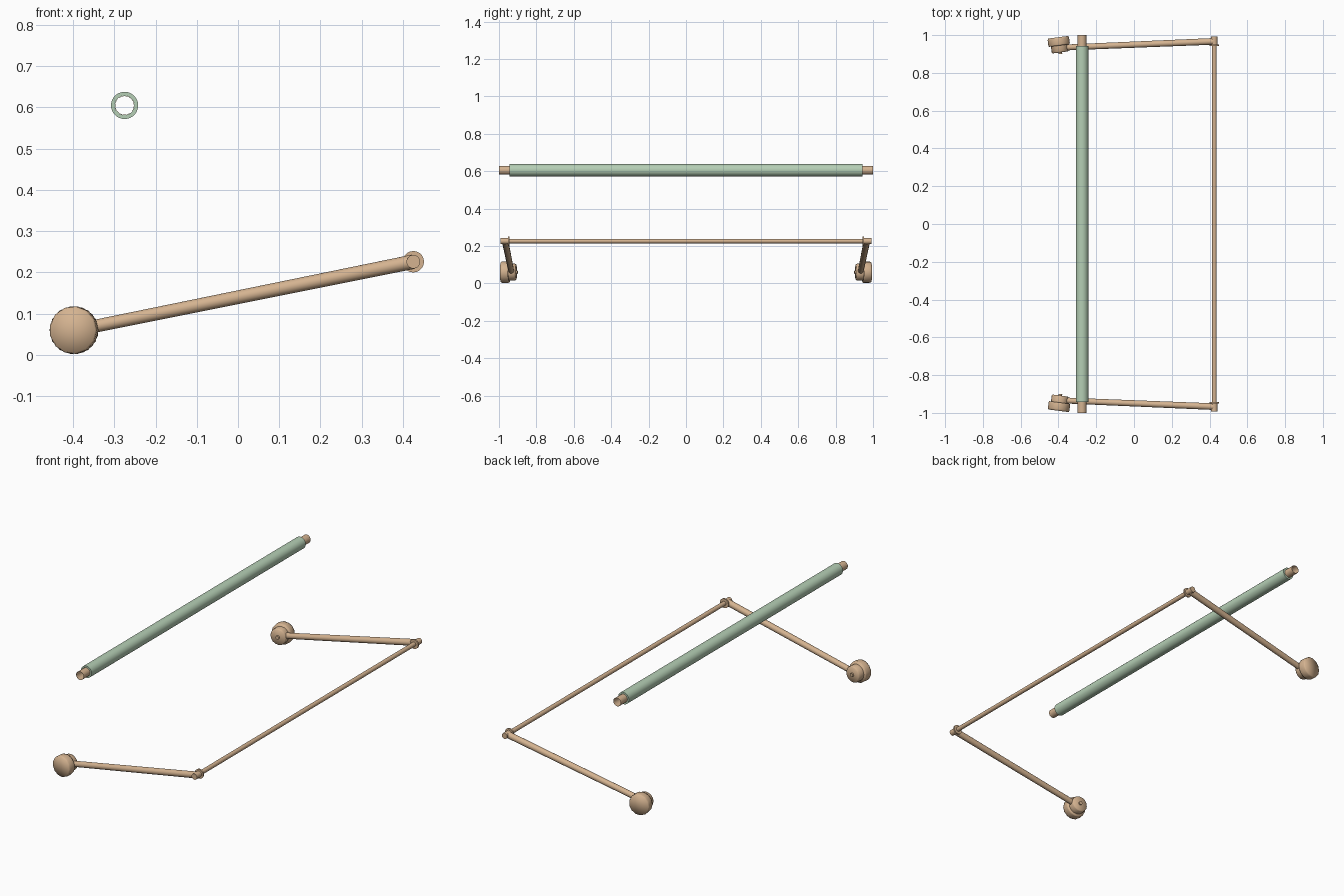
import bpy, bmesh, math
from mathutils import Vector

if "Cube" in bpy.data.objects:
    bpy.data.objects.remove(bpy.data.objects["Cube"])


def material(name, rgb):
    m = bpy.data.materials.new(name)
    m.diffuse_color = (*rgb, 1)
    m.use_nodes = True
    m.node_tree.nodes["Principled BSDF"].inputs["Base Color"].default_value = m.diffuse_color
    return m


tan = material("tan", (0.66, 0.45, 0.28))
green = material("soft_green", (0.46, 0.62, 0.46))


def lathe(name, start, end, profile, mat, sides=20, angle=40, closed=False):
    """Spin (radius, fraction along axis) points around the start-end axis."""
    a, b = Vector(start), Vector(end)
    rot = (b - a).to_track_quat('Z', 'Y').to_matrix()
    bm = bmesh.new()
    rings = []
    for r, t in profile:
        c = a.lerp(b, t)
        if r == 0:
            rings.append([bm.verts.new(c)] * sides)
        else:
            rings.append([bm.verts.new(c + rot @ Vector((
                r * math.cos(math.tau * i / sides),
                r * math.sin(math.tau * i / sides), 0))) for i in range(sides)])
    pairs = list(zip(rings, rings[1:]))
    if closed:
        pairs.append((rings[-1], rings[0]))
    for p, q in pairs:
        for i in range(sides):
            j = (i + 1) % sides
            f = list(dict.fromkeys((p[i], p[j], q[j], q[i])))
            bm.faces.new(f)
    bmesh.ops.recalc_face_normals(bm, faces=bm.faces)
    me = bpy.data.meshes.new(name)
    bm.to_mesh(me)
    bm.free()
    me.materials.append(mat)
    ob = bpy.data.objects.new(name, me)
    bpy.context.collection.objects.link(ob)
    bpy.ops.object.select_all(action='DESELECT')
    ob.select_set(True)
    bpy.context.view_layer.objects.active = ob
    bpy.ops.object.shade_smooth_by_angle(angle=math.radians(angle))
    return ob


def solid(r0, r1=None):
    r1 = r0 if r1 is None else r1
    return [(0, 0), (r0, 0), (r1, 1), (0, 1)]


# upper roller: green sleeve over a hollow core tube
X, Z = -0.275, 0.605
lathe("roller_sleeve", (X, -0.943, Z), (X, 0.943, Z),
      [(0.033, 0), (0.033, 1), (0.0235, 1), (0.0235, 0)], green, 28, closed=True)
lathe("roller_core", (X, -1, Z), (X, 1, Z),
      [(0.0232, 0), (0.0232, 1), (0.0225, 1), (0.0225, 0)], tan, 28, closed=True)

# cross bar between the arms
BX, BZ = 0.425, 0.226
lathe("cross_bar", (BX, -0.96, BZ), (BX, 0.96, BZ), solid(0.012), tan)

for s, side in ((-1, "front"), (1, "back")):
    # sloping arm, stub and collar at the corner
    lathe(side + "_arm", (-0.375, s * 0.934, 0.064), (BX, s * 0.967, BZ),
          solid(0.0155, 0.0175), tan)
    lathe(side + "_end_stub", (BX, s * 0.947, BZ), (BX, s * 0.992, BZ), solid(0.0165), tan)
    lathe(side + "_collar", (BX, s * 0.943, BZ), (BX, s * 0.951, BZ), solid(0.026), tan)

    # tilted caster: wide outer wheel, smaller inner wheel, axle nub
    c = Vector((-0.395, s * 0.945, 0.06))
    d = Vector((-0.13, s, 0)).normalized()
    lathe(side + "_outer_wheel", c, c + d * 0.044,
          [(0, 0), (0.056, 0), (0.058, 0.15), (0.058, 0.8), (0.055, 1), (0, 1)],
          tan, 13, 180)
    lathe(side + "_inner_wheel", c - d * 0.037, c,
          [(0, 0), (0.041, 0), (0.045, 0.15), (0.045, 1), (0, 1)], tan, 16, 60)
    lathe(side + "_axle_nub", c - d * 0.045, c - d * 0.03, solid(0.01), tan, 12)
